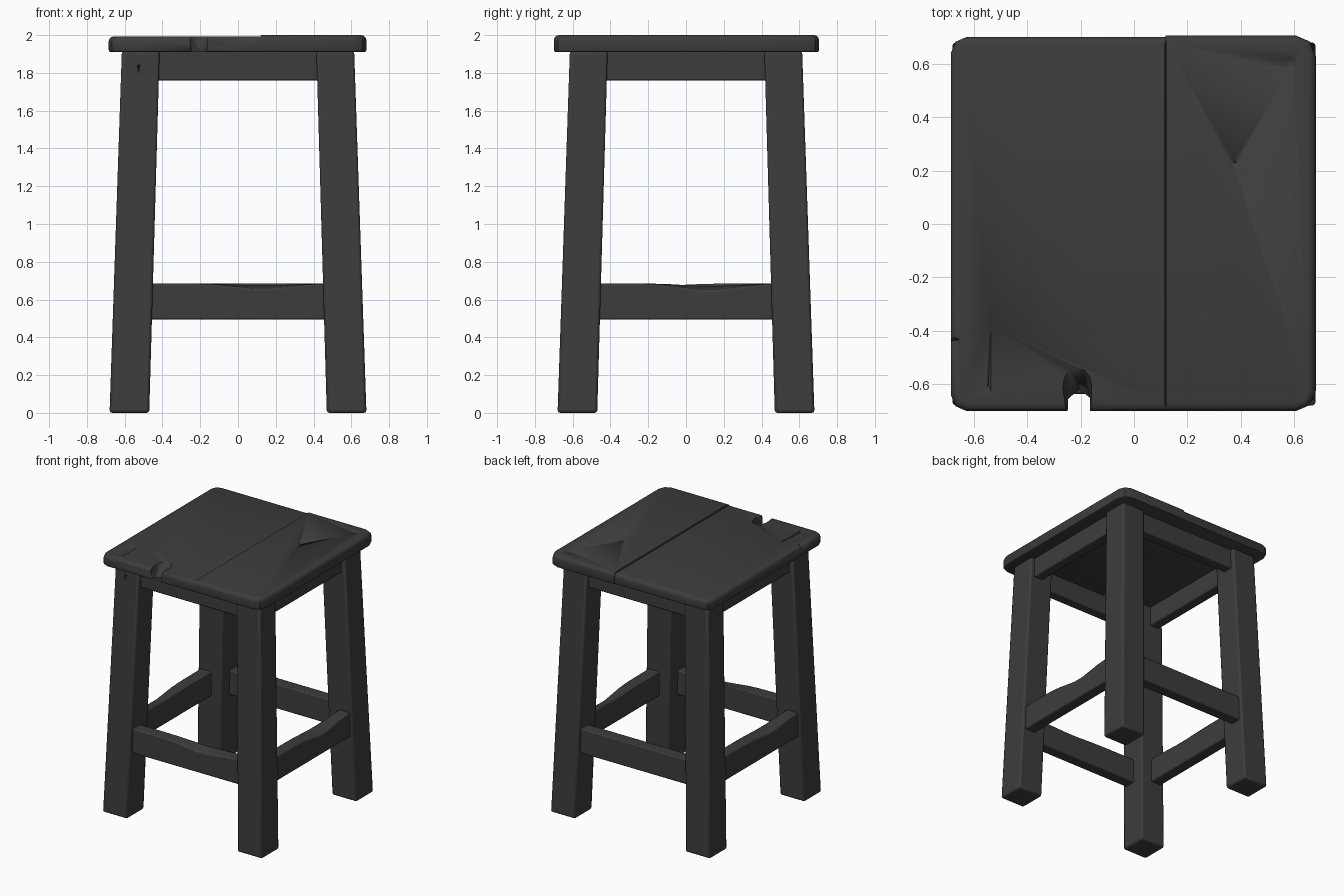
import bpy, bmesh, math

old = bpy.data.objects.get("Cube")
if old:
    bpy.data.objects.remove(old, do_unlink=True)

wood = bpy.data.materials.new("charcoal_wood")
wood.use_nodes = True
GREY = (0.046, 0.046, 0.046, 1)
wood.diffuse_color = GREY
bsdf = wood.node_tree.nodes["Principled BSDF"]
bsdf.inputs["Base Color"].default_value = GREY
bsdf.inputs["Roughness"].default_value = 0.9


def finish(bm, name, bevel=0.0):
    """Turn a bmesh into a named wooden object with worn, softened edges."""
    bmesh.ops.recalc_face_normals(bm, faces=bm.faces)
    mesh = bpy.data.meshes.new(name)
    bm.to_mesh(mesh)
    bm.free()
    obj = bpy.data.objects.new(name, mesh)
    bpy.context.collection.objects.link(obj)
    mesh.materials.append(wood)
    if bevel:
        mod = obj.modifiers.new("worn_edges", 'BEVEL')
        mod.width, mod.segments, mod.limit_method = bevel, 2, 'ANGLE'
    bpy.ops.object.select_all(action='DESELECT')
    obj.select_set(True)
    bpy.context.view_layer.objects.active = obj
    bpy.ops.object.shade_smooth_by_angle(angle=math.radians(35))
    return obj


def loft(name, sections, bevel):
    """Skin a row of matching closed cross-sections and cap both ends."""
    bm = bmesh.new()
    rings = [[bm.verts.new(p) for p in s] for s in sections]
    n = len(rings[0])
    for a, b in zip(rings, rings[1:]):
        for i in range(n):
            j = (i + 1) % n
            bm.faces.new((a[i], a[j], b[j], b[i]))
    bm.faces.new(rings[0])
    bm.faces.new(rings[-1])
    return finish(bm, name, bevel)


def carve(target, name, points):
    """Cut the convex hull of the points out of a part."""
    bm = bmesh.new()
    for p in points:
        bm.verts.new(p)
    bmesh.ops.convex_hull(bm, input=bm.verts[:])
    cutter = finish(bm, name)
    cutter.hide_render = True
    cutter.display_type = 'WIRE'
    cutter.hide_set(True)
    mod = target.modifiers.new(name, 'BOOLEAN')
    mod.operation, mod.solver, mod.object = 'DIFFERENCE', 'EXACT', cutter


def pit(target, name, x, y, z, r):
    """Small conical dent in the top surface."""
    rim = [(x + r * math.cos(k * math.pi / 4), y + r * math.sin(k * math.pi / 4), z + 0.01)
           for k in range(8)]
    carve(target, name, rim + [(x, y, z - r * 0.7)])


# Splayed square legs
legs = {}
for sy, end in ((-1, "front"), (1, "back")):
    for sx, side in ((-1, "right"), (1, "left")):
        rings = []
        for z, lo, hi in ((0.0, 0.47, 0.68), (1.915, 0.415, 0.615)):
            rings.append([(sx * a, sy * b, z) for a, b in
                          ((lo, lo), (hi, lo), (hi, hi), (lo, hi))])
        legs[end, side] = loft(f"{end}_{side}_leg", rings, 0.014)

# Gouge near the top of one front leg
carve(legs["front", "right"], "leg_gouge",
      [(-0.54, -0.64, 1.85), (-0.51, -0.64, 1.86), (-0.525, -0.64, 1.77), (-0.527, -0.595, 1.83)])


def rail(name, turn, half, low, high, outer, thick, wear):
    """Cross bar between two legs; its upper outer edge is worn in a wave."""
    c, s = round(math.cos(turn)), round(math.sin(turn))
    sections = []
    for i in range(13):
        t = i / 12 * 2 - 1
        x = t * half
        dip = wear * math.exp(-((t - 0.25) / 0.35) ** 2)
        inner = outer - thick
        prof = [(-outer, low), (-inner, low), (-inner, high - dip * 0.3), (-outer, high - dip)]
        sections.append([(x * c - y * s, x * s + y * c, z) for y, z in prof])
    loft(name, sections, 0.008)


# Low rails and the apron under the seat
for k, side in enumerate(("front", "left", "back", "right")):
    turn = k * math.pi / 2
    rail(f"{side}_rail", turn, 0.52, 0.495, 0.685, 0.635, 0.09, (0.03, 0.04, 0.0, 0.03)[k])
    rail(f"{side}_apron", turn, 0.47, 1.76, 1.915, 0.585, 0.08, 0.0)


def plank(name, seam, edge, front, back, cut, top):
    """Seat board: clipped outer corners, rounded rim, crisp seam edge."""
    base = 1.91
    d = math.copysign(cut, edge - seam)
    outline = [(seam, front), (edge - d, front), (edge - d * 0.3, front + cut * 0.3),
               (edge, front + cut), (edge, back - cut),
               (edge - d * 0.3, back - cut * 0.3), (edge - d, back), (seam, back)]
    bm = bmesh.new()
    face = bm.faces.new([bm.verts.new((x, y, base)) for x, y in outline])
    up = bmesh.ops.extrude_face_region(bm, geom=[face])
    bmesh.ops.translate(bm, vec=(0, 0, top - base),
                        verts=[v for v in up["geom"] if isinstance(v, bmesh.types.BMVert)])
    # Upper rim, lower rim, then the upper edge along the seam
    for z, at_seam, size, seg in ((top, False, 0.028, 3), (base, False, 0.012, 2),
                                  (top, True, 0.005, 1)):
        group = [e for e in bm.edges
                 if all(abs(v.co.z - z) < 1e-4 for v in e.verts)
                 and all(abs(v.co.x - seam) < 1e-4 for v in e.verts) == at_seam]
        bmesh.ops.bevel(bm, geom=group, offset=size, segments=seg, profile=0.5,
                        affect='EDGES', clamp_overlap=True)
    return finish(bm, name)


wide = plank("wide_seat_plank", 0.118, -0.685, -0.70, 0.70, 0.06, 1.993)
narrow = plank("narrow_seat_plank", 0.118, 0.68, -0.70, 0.705, 0.075, 2.0)

# Broken notch through the front edge, opening into a scoop on top
scoop = [(-0.213 + 0.055 * math.cos(a), -0.60 + 0.07 * math.sin(a), 2.0)
         for a in [k * math.pi / 6 for k in range(7)]]
through = [(x, y, 1.9) for x, y in
           ((-0.245, -0.73), (-0.245, -0.665), (-0.205, -0.63), (-0.165, -0.66), (-0.165, -0.73))]
mouth = [(-0.25, -0.73, 2.0), (-0.16, -0.73, 2.0)]
carve(wide, "front_notch", scoop + through + mouth)

# Chips, a crack and small dents in the boards
carve(wide, "corner_crack", [(-0.56, -0.64, 2.0), (-0.53, -0.64, 2.0), (-0.535, -0.35, 1.995),
                             (-0.55, -0.56, 2.0), (-0.545, -0.60, 1.975)])
carve(wide, "side_chip", [(-0.70, -0.47, 2.0), (-0.70, -0.40, 2.0), (-0.645, -0.43, 2.0),
                          (-0.70, -0.44, 1.95)])
carve(narrow, "back_corner_chip", [(0.60, 0.72, 2.01), (0.70, 0.60, 2.01), (0.70, 0.72, 2.01),
                                   (0.70, 0.72, 1.94), (0.66, 0.70, 1.96)])
pit(narrow, "knot_dent", 0.375, 0.23, 2.0, 0.017)
pit(narrow, "corner_dent", 0.58, 0.60, 2.0, 0.03)
